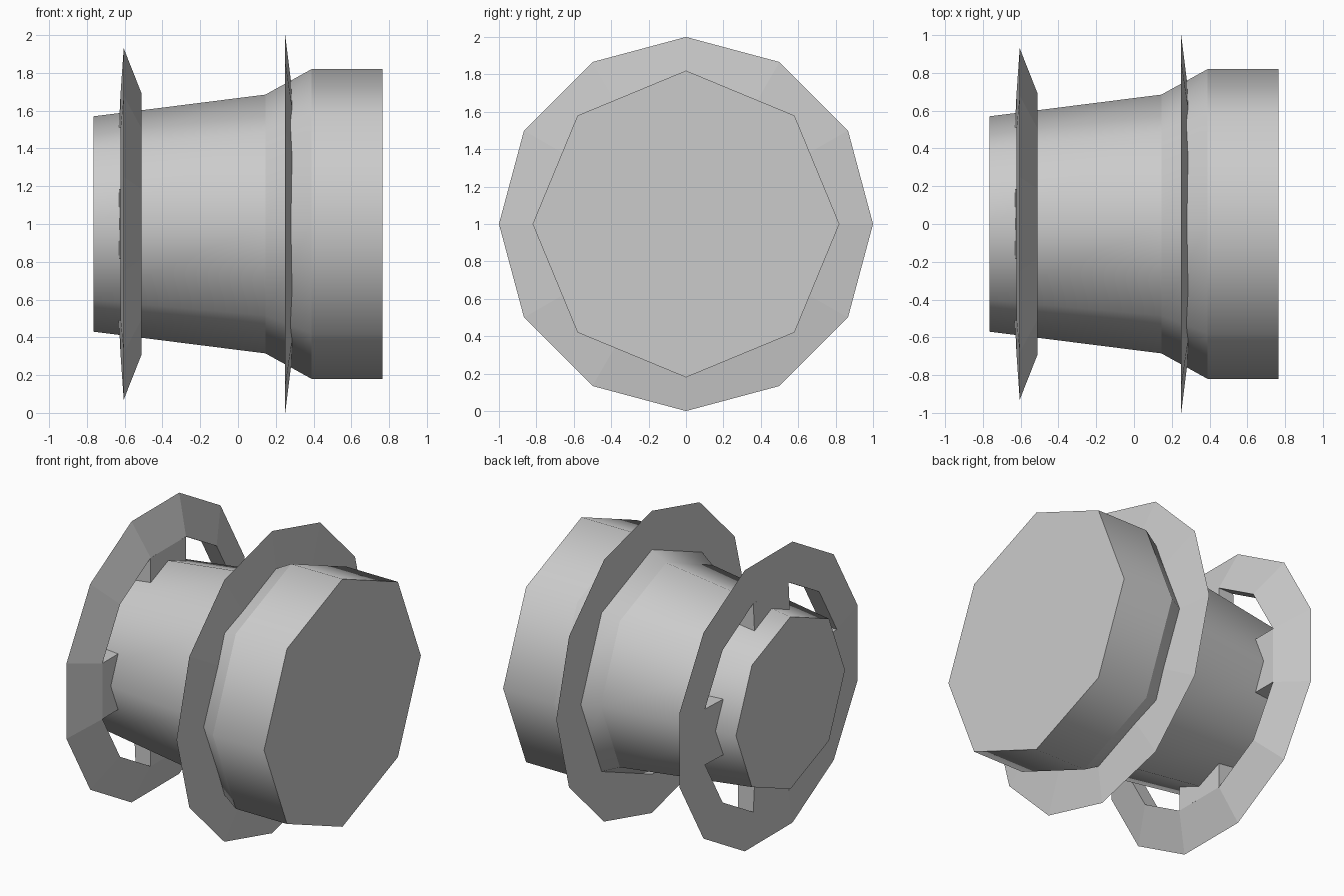
import bpy, bmesh, math

if "Cube" in bpy.data.objects:
    bpy.data.objects.remove(bpy.data.objects["Cube"])

CZ = 1.0  # height of the x-directed centre axis


def finish(name, bm, smooth=False):
    bmesh.ops.recalc_face_normals(bm, faces=bm.faces)
    if smooth:
        for f in bm.faces:
            f.smooth = len(f.verts) == 4
        # keep the rims and profile bends crisp
        for e in bm.edges:
            if abs(e.verts[0].co.x - e.verts[1].co.x) < 1e-4:
                e.smooth = False
    me = bpy.data.meshes.new(name)
    bm.to_mesh(me)
    bm.free()
    ob = bpy.data.objects.new(name, me)
    bpy.context.collection.objects.link(ob)
    return ob


def lathe(name, profile, sides, offset=0.0, ring=False, smooth=False):
    """Sweep (x, radius) points round the x axis; ring closes the section, else cap the ends."""
    bm = bmesh.new()
    loops = []
    for x, r in profile:
        loop = []
        for i in range(sides):
            a = math.radians(offset) + 2 * math.pi * i / sides
            loop.append(bm.verts.new((x, r * math.sin(a), CZ + r * math.cos(a))))
        loops.append(loop)
    pairs = list(zip(loops, loops[1:]))
    if ring:
        pairs.append((loops[-1], loops[0]))
    for a, b in pairs:
        for i in range(sides):
            j = (i + 1) % sides
            bm.faces.new((a[i], a[j], b[j], b[i]))
    if not ring:
        bm.faces.new(loops[0])
        bm.faces.new(loops[-1])
    return finish(name, bm, smooth)


# octagonal tapered body
lathe("body", [(-0.765, 0.57), (0.145, 0.685), (0.39, 0.82), (0.765, 0.82)], 8, smooth=True)

# thin twelve-sided flange set into the shoulder
lathe("flange", [(0.25, 1.0), (0.295, 0.64), (0.25, 0.64)], 12, ring=True)

# wedge-section ring standing clear of the narrow end
lathe("ring", [(-0.605, 0.963), (-0.51, 0.714), (-0.622, 0.714)], 12, offset=15, ring=True)

# four struts joining the ring to the body
for k in range(4):
    a = k * math.pi / 2
    ca, sa = math.cos(a), math.sin(a)
    bm = bmesh.new()
    bmesh.ops.create_cube(bm, size=1.0)
    for v in bm.verts:
        inner = v.co.z < 0
        left = -0.632 if inner else -0.622
        x = left if v.co.x < 0 else -0.51
        t = v.co.y * 0.369
        r = 0.48 if inner else 0.69
        v.co = (x, t * ca + r * sa, CZ + r * ca - t * sa)
    finish(f"strut_{k + 1}", bm)
